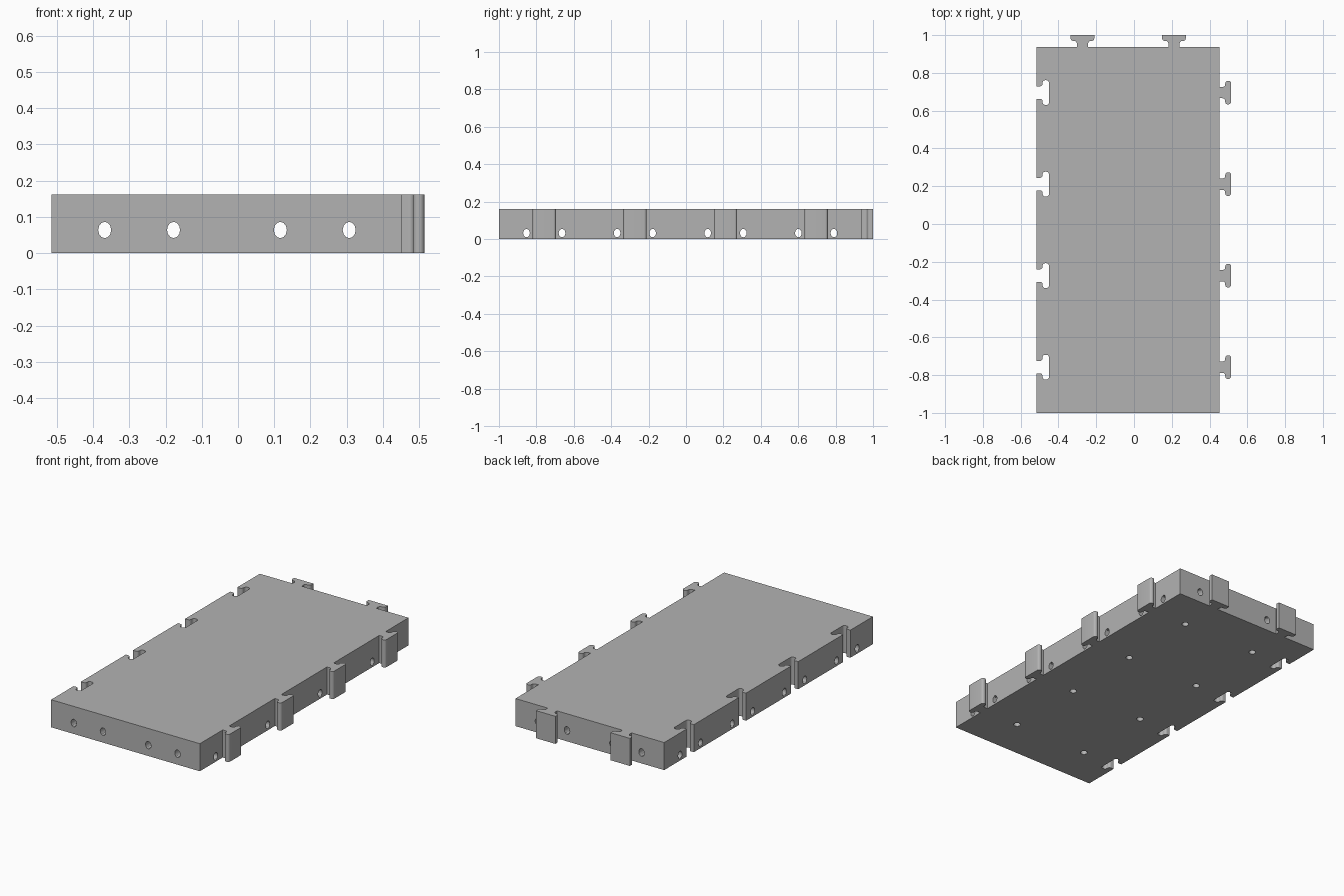
import bpy, bmesh, math
from mathutils import Vector, Matrix

if "Cube" in bpy.data.objects:
    bpy.data.objects.remove(bpy.data.objects["Cube"], do_unlink=True)

LEFT, RIGHT, FRONT, BACK, HEIGHT = -0.515, 0.452, -1.0, 0.938, 0.162
CELL = (BACK - FRONT) / 4
xs = [LEFT + CELL * (i + 0.5) for i in range(2)]
ys = [FRONT + CELL * (i + 0.5) for i in range(4)]

grey = bpy.data.materials.new("plain_grey")
grey.use_nodes = True
colour = (0.45, 0.45, 0.45, 1)
grey.diffuse_color = colour
grey.node_tree.nodes["Principled BSDF"].inputs["Base Color"].default_value = colour


def arc(u, v, r, start, end, steps=6):
    """Points of an arc, angles in degrees."""
    angles = [math.radians(start + (end - start) * i / steps) for i in range(steps + 1)]
    return [(u + r * math.cos(a), v + r * math.sin(a)) for a in angles]


def connector(grow=0.0, rounded=True):
    """T-shaped outline: u runs along the edge, v points away from it."""
    neck, head, deep = 0.030 + grow, 0.0625 + grow, 0.062 + grow
    r = 0.014
    half = [(neck, 0)]
    half += arc(neck + r, 0.031 - r, r, 180, 90)
    half += arc(head - r, 0.031 + r, r, -90, 0)
    half += arc(head - r, deep - r, r, 0, 90) if rounded else [(head, deep)]
    return [(-u, v) for u, v in half] + half[::-1]


def object_from(bm, name):
    bmesh.ops.recalc_face_normals(bm, faces=bm.faces)
    mesh = bpy.data.meshes.new(name)
    bm.to_mesh(mesh)
    bm.free()
    mesh.materials.append(grey)
    obj = bpy.data.objects.new(name, mesh)
    bpy.context.collection.objects.link(obj)
    return obj


# Plate outline, walked anticlockwise: tabs right and back, sockets left
outline = [(LEFT, FRONT), (RIGHT, FRONT)]
for y in ys:
    outline += [(RIGHT + v, y + u) for u, v in connector()]
outline.append((RIGHT, BACK))
for x in reversed(xs):
    outline += [(x - u, BACK + v) for u, v in connector(rounded=False)]
outline.append((LEFT, BACK))
for y in reversed(ys):
    outline += [(LEFT + v, y - u) for u, v in connector(grow=0.003)]

bm = bmesh.new()
base = bm.faces.new([bm.verts.new((x, y, 0)) for x, y in outline])
top = bmesh.ops.extrude_face_region(bm, geom=[base])["geom"]
bmesh.ops.translate(bm, vec=(0, 0, HEIGHT),
                    verts=[g for g in top if isinstance(g, bmesh.types.BMVert)])
plate = object_from(bm, "interlocking_plate")


def drill(name, centres, axis, length, radius, tall=1.0, sides=12):
    """Cut a set of parallel holes through the plate."""
    bm = bmesh.new()
    turn = Vector((0, 0, 1)).rotation_difference(Vector(axis)).to_matrix().to_4x4()
    for c in centres:
        stretch = Matrix.Diagonal((1, 1, tall, 1))
        bmesh.ops.create_cone(bm, cap_ends=True, segments=sides, radius1=radius,
                              radius2=radius, depth=length,
                              matrix=Matrix.Translation(c) @ stretch @ turn)
    cutter = object_from(bm, name)
    cutter.hide_render = True
    mod = plate.modifiers.new(name, "BOOLEAN")
    mod.operation, mod.solver, mod.object = "DIFFERENCE", "EXACT", cutter
    bpy.context.view_layer.objects.active = plate
    bpy.ops.object.modifier_apply(modifier=name)
    bpy.data.objects.remove(cutter, do_unlink=True)


# Lengthwise and crosswise channels, one pair per cell, at two levels
pair = (-0.095, 0.095)
drill("long_channels", [(x + d, 0, 0.064) for x in xs for d in pair],
      (0, 1, 0), 3, 0.018, 1.25)
drill("cross_channels", [(0, y + d, 0.032) for y in ys for d in pair],
      (1, 0, 0), 3, 0.018, 1.25)
# Blind holes in the underside, one per cell
drill("underside_holes", [(x, y, 0) for x in xs for y in ys],
      (0, 0, 1), 0.2, 0.019, sides=20)

bpy.ops.object.select_all(action="DESELECT")
plate.select_set(True)
bpy.context.view_layer.objects.active = plate
bpy.ops.object.shade_smooth_by_angle(angle=math.radians(32))
